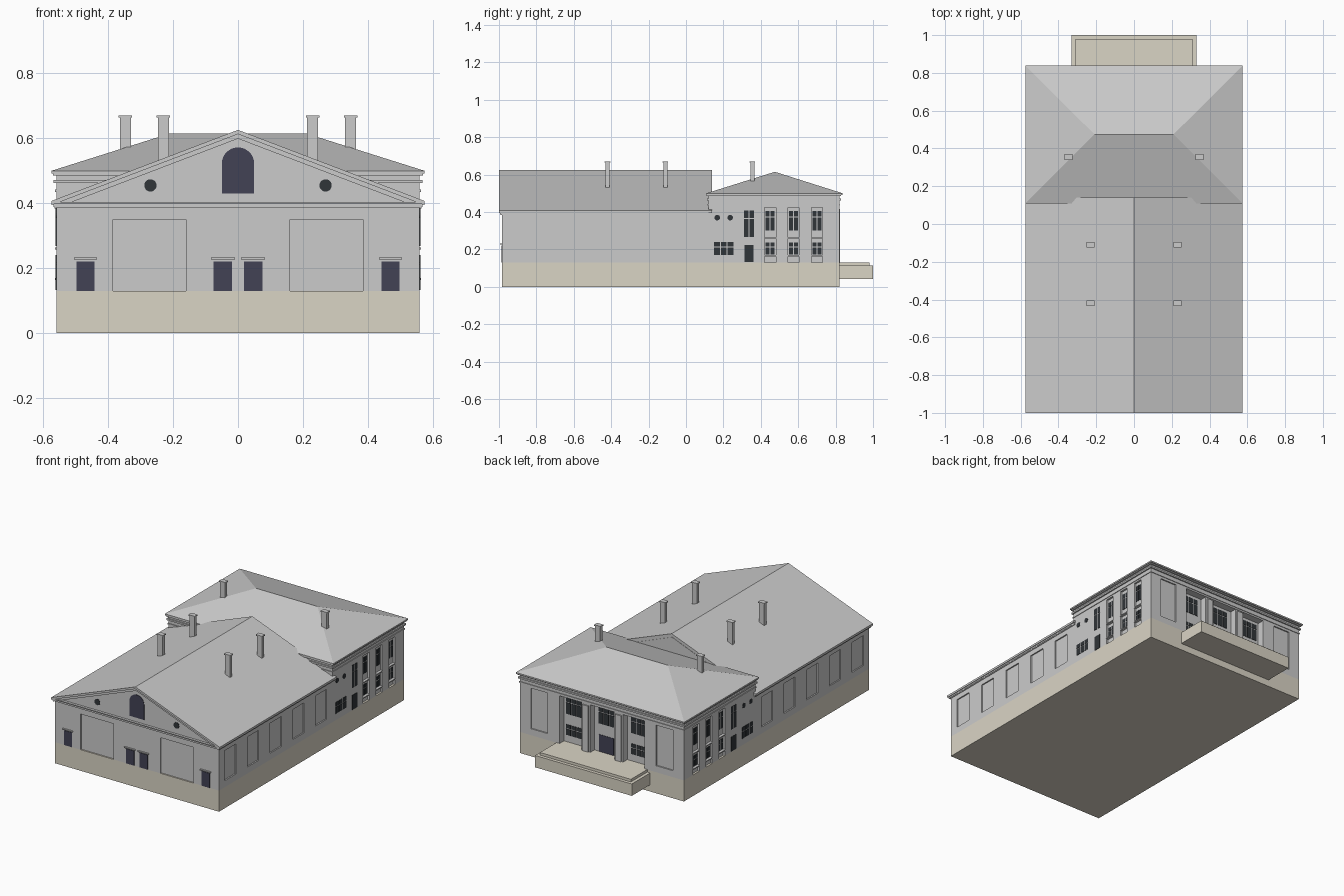
import bpy, bmesh, math

if "Cube" in bpy.data.objects:
    bpy.data.objects.remove(bpy.data.objects["Cube"])

def material(name, rgb):
    m = bpy.data.materials.new(name)
    m.diffuse_color = (*rgb, 1)
    m.use_nodes = True
    m.node_tree.nodes["Principled BSDF"].inputs["Base Color"].default_value = m.diffuse_color
    return m

STONE = material("stone_base", (0.70, 0.66, 0.56))
NAVY = material("dark_opening", (0.055, 0.055, 0.09))
GLASS = material("dark_glass", (0.03, 0.035, 0.04))

def finish(name, bm, mat=None):
    bmesh.ops.recalc_face_normals(bm, faces=bm.faces)
    me = bpy.data.meshes.new(name)
    bm.to_mesh(me)
    bm.free()
    ob = bpy.data.objects.new(name, me)
    bpy.context.collection.objects.link(ob)
    if mat:
        me.materials.append(mat)
    return ob

def add_box(bm, b):
    x0, x1, y0, y1, z0, z1 = b
    v = bmesh.ops.create_cube(bm, size=1)["verts"]
    for p in v:
        p.co = ((x0 + x1) / 2 + p.co.x * (x1 - x0), (y0 + y1) / 2 + p.co.y * (y1 - y0),
                (z0 + z1) / 2 + p.co.z * (z1 - z0))

def boxes(name, items, mat=None, mirror=False):
    bm = bmesh.new()
    for b in items:
        add_box(bm, b)
        if mirror:
            add_box(bm, (-b[1], -b[0], *b[2:]))
    return finish(name, bm, mat)

def prism(name, profile, y0, y1, mat=None):
    """Extrude an xz profile along y."""
    bm = bmesh.new()
    f = bm.faces.new([bm.verts.new((x, y0, z)) for x, z in profile])
    g = bmesh.ops.extrude_face_region(bm, geom=[f])["geom"]
    bmesh.ops.translate(bm, vec=(0, y1 - y0, 0), verts=[v for v in g if isinstance(v, bmesh.types.BMVert)])
    return finish(name, bm, mat)

def carve(ob, items, mirror=True):
    cutter = boxes("cutter", items, mirror=mirror)
    cutter.hide_render = True
    mod = ob.modifiers.new("recess", "BOOLEAN")
    mod.operation, mod.solver, mod.object = "DIFFERENCE", "EXACT", cutter
    bpy.context.view_layer.objects.active = ob
    bpy.ops.object.modifier_apply(modifier=mod.name)
    bpy.data.objects.remove(cutter)

def grid(u0, u1, z0, z1, cols, cuts=()):
    """Split a window rectangle into panes, leaving thin glazing bars."""
    zs = [z0] + [z0 + c * (z1 - z0) for c in cuts] + [z1]
    w, g = (u1 - u0) / cols, 0.0025
    return [(u0 + i * w + g, u0 + (i + 1) * w - g, a + g, b - g)
            for i in range(cols) for a, b in zip(zs, zs[1:])]

def circle(cx, cz, r, n=20):
    return [(cx + r * math.cos(2 * math.pi * i / n), cz + r * math.sin(2 * math.pi * i / n)) for i in range(n)]

W, S, M, N = 0.56, -0.985, 0.12, 0.82   # wall planes

# Plinth and entrance terrace
boxes("plinth", [(-W, W, S, N, 0, 0.13)], STONE)
boxes("terrace", [(-0.33, 0.33, N, 1.0, 0.042, 0.115), (-0.31, 0.31, N, 0.98, 0.115, 0.131)], STONE)

# Gabled hall with recessed panels
hall = prism("hall_walls", [(-W, 0.13), (W, 0.13), (W, 0.395), (0, 0.607), (-W, 0.395)], S, M)
panels = [(W - 0.008, W + 0.1, y, y + 0.11, 0.17, 0.355) for y in (-0.93, -0.708, -0.486, -0.264, -0.045)]
carve(hall, panels + [(0.16, 0.385, S - 0.1, S + 0.008, 0.1, 0.35)])

def chevron(half, z_eave, z_ridge, t):
    return [(-half, z_eave), (0, z_ridge), (half, z_eave), (half, z_eave - t), (0, z_ridge - t), (-half, z_eave - t)]

# Hall roof, raking cornices and eaves
prism("hall_roof", chevron(0.575, 0.407, 0.626, 0.013), -1.0, 0.14)
prism("raking_cornice", chevron(0.566, 0.398, 0.614, 0.015), -0.993, 0.135)
prism("rear_gable", [(-0.34, 0.47), (0.34, 0.47), (0, 0.603)], M, 0.137)
boxes("pediment_cornice", [(-0.575, 0.575, -1.0, S, 0.398, 0.404), (-0.566, 0.566, -0.993, S, 0.386, 0.398)])
boxes("hall_eaves", [(W - 0.01, 0.568, -0.995, M, 0.388, 0.402)], mirror=True)

# Entrance block with side bays, end panels and portico recess
block = boxes("entrance_block", [(-W, W, M, N, 0.13, 0.492)])
bays = [(0.42, 0.48), (0.545, 0.605), (0.67, 0.73)]
carve(block, [(W - 0.012, W + 0.1, a, b, 0.1, 0.425) for a, b in bays]
      + [(0.37, 0.485, N - 0.008, N + 0.1, 0.17, 0.42)])
carve(block, [(-0.29, 0.29, N - 0.045, N + 0.1, 0.1, 0.425)], mirror=False)

# Portico columns
boxes("portico_columns", [(0.082, 0.142, N - 0.046, N - 0.004, 0.13, 0.426),
                          (0.092, 0.132, N - 0.02, N + 0.004, 0.13, 0.415)], mirror=True)

# Stepped cornice around the entrance block
boxes("block_cornice", [(-W - o, W + o, M - o, N + o, z0, z1)
                        for o, z0, z1 in ((0.004, 0.435, 0.442), (0.008, 0.462, 0.472), (0.01, 0.485, 0.493))])

# Hipped roof with fascia
bm = bmesh.new()
E, y0, y1, ym = 0.575, 0.108, 0.838, 0.475
low, top = ([bm.verts.new((x, y, z)) for x, y in ((-E, y0), (E, y0), (E, y1), (-E, y1))] for z in (0.491, 0.5))
l, r = bm.verts.new((-0.21, ym, 0.615)), bm.verts.new((0.21, ym, 0.615))
bm.faces.new(low)
for i in range(4):
    j = (i + 1) % 4
    bm.faces.new((low[i], low[j], top[j], top[i]))
a, b, c, d = top
for f in ((a, b, r, l), (b, c, r), (c, d, l, r), (d, a, l)):
    bm.faces.new(f)
finish("hip_roof", bm)

# Chimneys with caps
stacks = []
for x, y, zb in ((0.347, 0.355, 0.53), (0.23, -0.11, 0.5), (0.23, -0.42, 0.5)):
    stacks += [(x - 0.017, x + 0.017, y - 0.011, y + 0.011, zb, 0.666),
               (x - 0.021, x + 0.021, y - 0.015, y + 0.015, 0.664, 0.671)]
boxes("chimneys", stacks, mirror=True)

# South front doors, lintels, arched and round windows
doors = [(0.443, 0.498), (0.018, 0.075)]
boxes("south_doors", [(p, q, S - 0.002, S + 0.01, 0.13, 0.22) for p, q in doors], NAVY, True)
boxes("south_lintels", [(p - 0.008, q + 0.008, S - 0.01, S, 0.226, 0.232) for p, q in doors], mirror=True)
arch = [(0.05 * math.cos(math.pi * i / 16), 0.522 + 0.05 * math.sin(math.pi * i / 16)) for i in range(17)]
prism("arched_window", arch + [(-0.05, 0.43), (0.05, 0.43)], S - 0.002, S + 0.01, NAVY)
for s in (-1, 1):
    prism("gable_round_window", circle(0.27 * s, 0.455, 0.019), S - 0.002, S + 0.01, GLASS)

# Side windows, both sides
glass, sills = [], []
for p, q in bays:
    for u in grid(p + 0.003, q - 0.003, 0.30, 0.407, 2, (0.68,)) + grid(p + 0.003, q - 0.003, 0.17, 0.24, 2, (0.6,)):
        glass.append((W - 0.02, W - 0.01, *u))
    sills += [(W - 0.012, W + 0.004, p, q, 0.163, 0.169), (W - 0.012, W + 0.004, p, q, 0.258, 0.264)]
for u in (grid(0.308, 0.365, 0.265, 0.41, 2, (0.7,)) + grid(0.31, 0.363, 0.13, 0.225, 1)
          + grid(0.148, 0.256, 0.168, 0.243, 3, (0.6,))):
    glass.append((W - 0.01, W + 0.002, *u))
boxes("side_windows", glass, GLASS, True)
boxes("side_sills", sills, mirror=True)
for s in (-1, 1):
    for y in (0.167, 0.236):
        ob = prism("side_round_window", circle(0, 0.37, 0.015, 16), -0.006, 0.006, GLASS)
        ob.location = (s * (W - 0.004), y, 0)
        ob.rotation_euler.z = math.pi / 2

# Portico windows and entrance door
R = N - 0.045
panes = [u for cx in (-0.222, 0, 0.222)
         for u in grid(cx - 0.055, cx + 0.055, 0.30, 0.41, 3, (0.68,))]
panes += [u for cx in (-0.222, 0.222) for u in grid(cx - 0.055, cx + 0.055, 0.17, 0.24, 3, (0.6,))]
boxes("portico_windows", [(u[0], u[1], R - 0.01, R + 0.002, u[2], u[3]) for u in panes], GLASS)
boxes("entrance_door", [(-0.05, 0.05, R - 0.01, R + 0.002, 0.13, 0.235)], NAVY)
